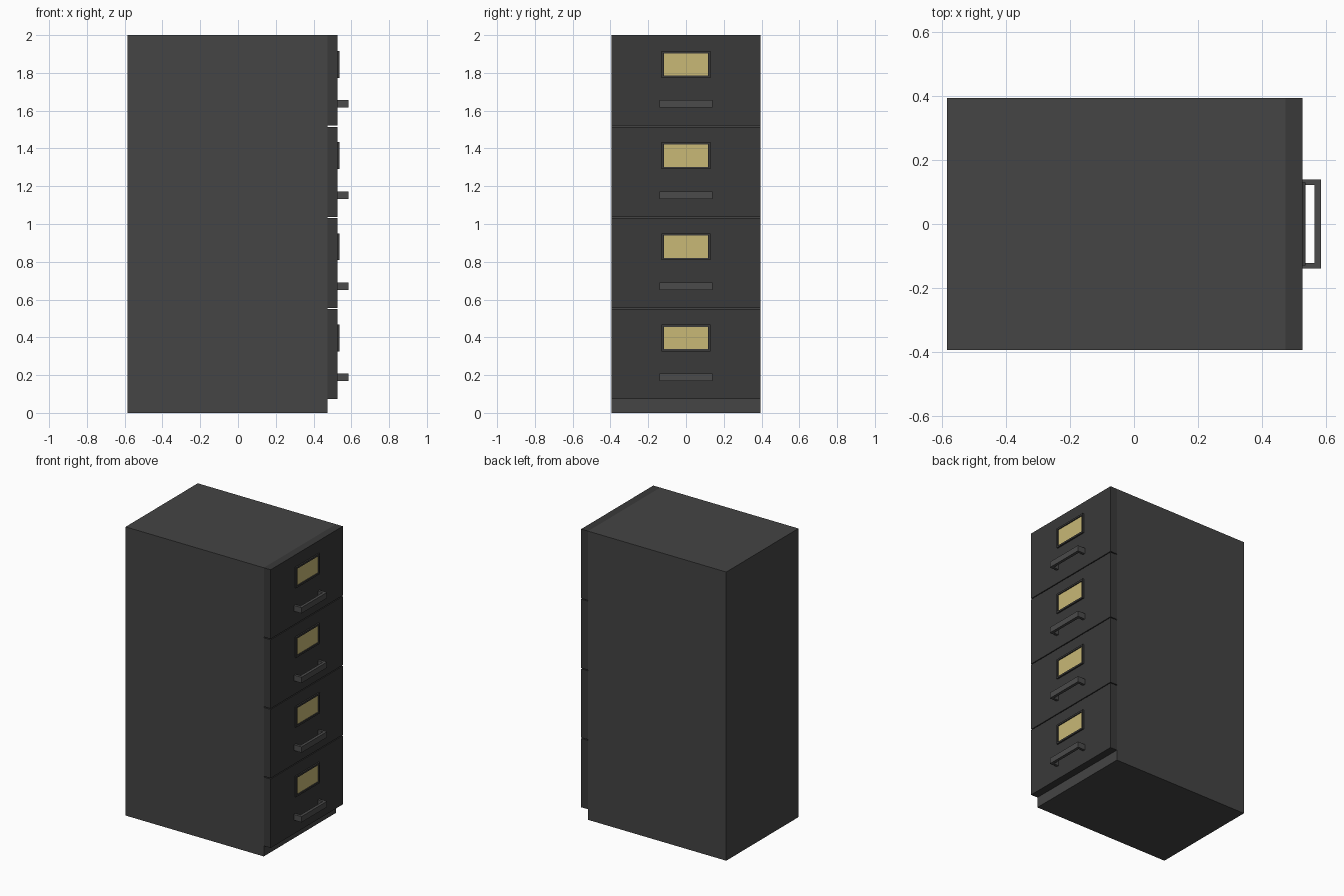
import bpy, bmesh

if "Cube" in bpy.data.objects:
    bpy.data.objects.remove(bpy.data.objects["Cube"])


def material(name, rgb):
    m = bpy.data.materials.new(name)
    m.diffuse_color = (*rgb, 1)
    m.use_nodes = True
    m.node_tree.nodes["Principled BSDF"].inputs["Base Color"].default_value = m.diffuse_color
    return m


BODY = material("cabinet_grey", (0.058, 0.058, 0.058))
FRONT = material("drawer_grey", (0.041, 0.041, 0.041))
METAL = material("handle_grey", (0.07, 0.07, 0.07))
CARD = material("card_yellow", (0.58, 0.48, 0.18))


def mesh_object(name, bm, mat):
    bmesh.ops.recalc_face_normals(bm, faces=bm.faces)
    me = bpy.data.meshes.new(name)
    bm.to_mesh(me)
    bm.free()
    me.materials.append(mat)
    ob = bpy.data.objects.new(name, me)
    bpy.context.collection.objects.link(ob)
    return ob


def box(name, x, y, z, mat):
    bm = bmesh.new()
    for v in bmesh.ops.create_cube(bm, size=1)["verts"]:
        v.co = [lo + (c + 0.5) * (hi - lo) for c, (lo, hi) in zip(v.co, (x, y, z))]
    return mesh_object(name, bm, mat)


def extrude_profile(name, points, offset, mat):
    bm = bmesh.new()
    face = bm.faces.new([bm.verts.new(p) for p in points])
    new = bmesh.ops.extrude_face_region(bm, geom=[face], use_keep_orig=True)["geom"]
    bmesh.ops.translate(bm, vec=offset, verts=[g for g in new if isinstance(g, bmesh.types.BMVert)])
    return mesh_object(name, bm, mat)


def frame(name, x, hy, z, border, mat):
    # rectangular ring: four sides joined around an open centre
    bm = bmesh.new()
    rings = []
    for xx, b in ((x[0], 0), (x[1], 0), (x[1], border), (x[0], border)):
        y, lo, hi = hy - b, z[0] + b, z[1] - b
        rings.append([bm.verts.new((xx, a, c)) for a, c in ((-y, lo), (y, lo), (y, hi), (-y, hi))])
    for i in range(4):
        a, b = rings[i], rings[(i + 1) % 4]
        for j in range(4):
            k = (j + 1) % 4
            bm.faces.new((a[j], a[k], b[k], b[j]))
    return mesh_object(name, bm, mat)


W = 0.395                     # half width
SEAT, FACE = 0.474, 0.527     # back and face of the drawer fronts
BASE, PITCH, GAP = 0.073, 0.4825, 0.006

# Cabinet shell
box("cabinet_body", (-0.585, SEAT), (-W, W), (0, 2), BODY)

for i in range(4):
    z0 = BASE + i * PITCH
    top = 2.0 if i == 3 else z0 + PITCH - GAP
    # Drawer front
    box(f"drawer_front_{i + 1}", (SEAT, FACE), (-W, W), (z0, top), FRONT)

    # Label holder and card
    zc = z0 + 0.324
    frame(f"label_frame_{i + 1}", (FACE - 0.002, 0.537), 0.13, (zc - 0.071, zc + 0.071), 0.012, FRONT)
    box(f"label_card_{i + 1}", (FACE - 0.002, 0.530), (-0.117, 0.117), (zc - 0.059, zc + 0.059), CARD)

    # U-shaped pull handle
    outline = [(FACE - 0.002, -0.14), (0.585, -0.14), (0.585, 0.14), (FACE - 0.002, 0.14),
               (FACE - 0.002, 0.122), (0.565, 0.122), (0.565, -0.122), (FACE - 0.002, -0.122)]
    hz = z0 + 0.095
    extrude_profile(f"handle_{i + 1}", [(x, y, hz) for x, y in outline], (0, 0, 0.04), METAL)
